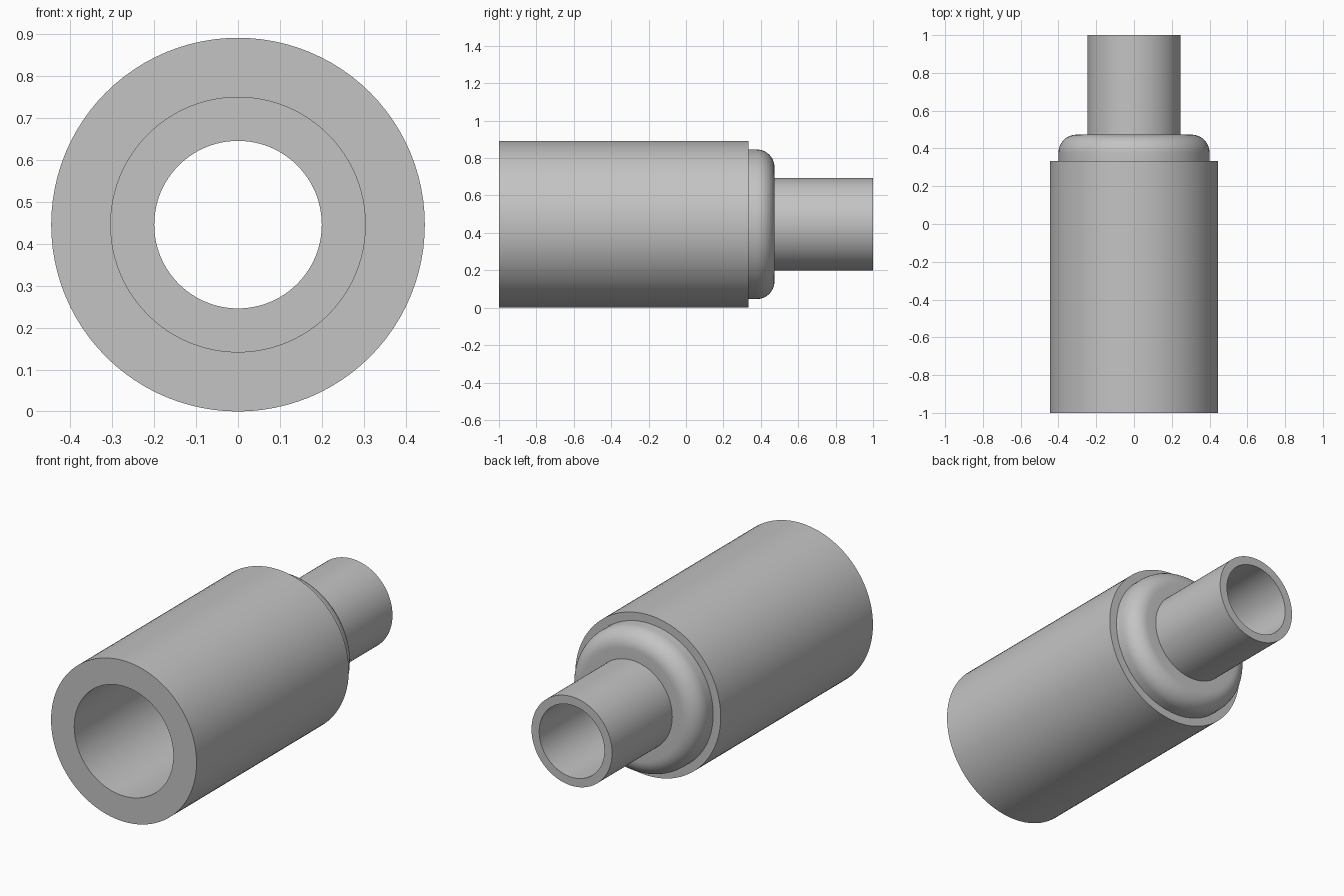
import bpy, bmesh, math
from mathutils import Matrix, Vector

cube = bpy.data.objects.get("Cube")
if cube:
    bpy.data.objects.remove(cube, do_unlink=True)

SEGMENTS = 96
BODY_R, BODY_BORE = 0.446, 0.304
COLLAR_R, FILLET = 0.40, 0.095
SPOUT_R, SPOUT_BORE = 0.247, 0.20
FRONT, SHOULDER, COLLAR_END, BACK = -1.0, 0.333, 0.473, 1.0

# Grey material
grey = bpy.data.materials.new("plain_grey")
grey.use_nodes = True
colour = (0.55, 0.55, 0.55, 1)
grey.diffuse_color = colour
grey.node_tree.nodes["Principled BSDF"].inputs["Base Color"].default_value = colour


def lathe(name, profile, axis_height):
    """Revolve a closed (radius, y) profile around the y direction."""
    bm = bmesh.new()
    rings = []
    for i in range(SEGMENTS):
        turn = Matrix.Rotation(math.tau * i / SEGMENTS, 3, 'Y')
        rings.append([bm.verts.new(turn @ Vector((r, y, 0))) for r, y in profile])
    count = len(profile)
    for i in range(SEGMENTS):
        a, b = rings[i], rings[(i + 1) % SEGMENTS]
        for j in range(count):
            k = (j + 1) % count
            bm.faces.new((a[j], a[k], b[k], b[j]))
    bmesh.ops.recalc_face_normals(bm, faces=bm.faces)
    mesh = bpy.data.meshes.new(name)
    bm.to_mesh(mesh)
    bm.free()
    mesh.materials.append(grey)
    obj = bpy.data.objects.new(name, mesh)
    obj.location.z = axis_height
    bpy.context.collection.objects.link(obj)
    bpy.ops.object.select_all(action='DESELECT')
    obj.select_set(True)
    bpy.context.view_layer.objects.active = obj
    bpy.ops.object.shade_smooth_by_angle(angle=math.radians(30))
    return obj


# Rounded collar corner
STEPS = 12
corner = []
for s in range(STEPS + 1):
    t = math.pi / 2 * s / STEPS
    corner.append((COLLAR_R - FILLET + FILLET * math.cos(t),
                   COLLAR_END - FILLET + FILLET * math.sin(t)))

# Outside of body, collar and spout, then back through the stepped bore
profile = [(BODY_BORE, FRONT), (BODY_R, FRONT), (BODY_R, SHOULDER), (COLLAR_R, SHOULDER)]
profile += corner
profile += [(SPOUT_R, COLLAR_END), (SPOUT_R, BACK), (SPOUT_BORE, BACK),
            (SPOUT_BORE, SHOULDER), (BODY_BORE, SHOULDER)]

lathe("stepped_tube", profile, BODY_R)
